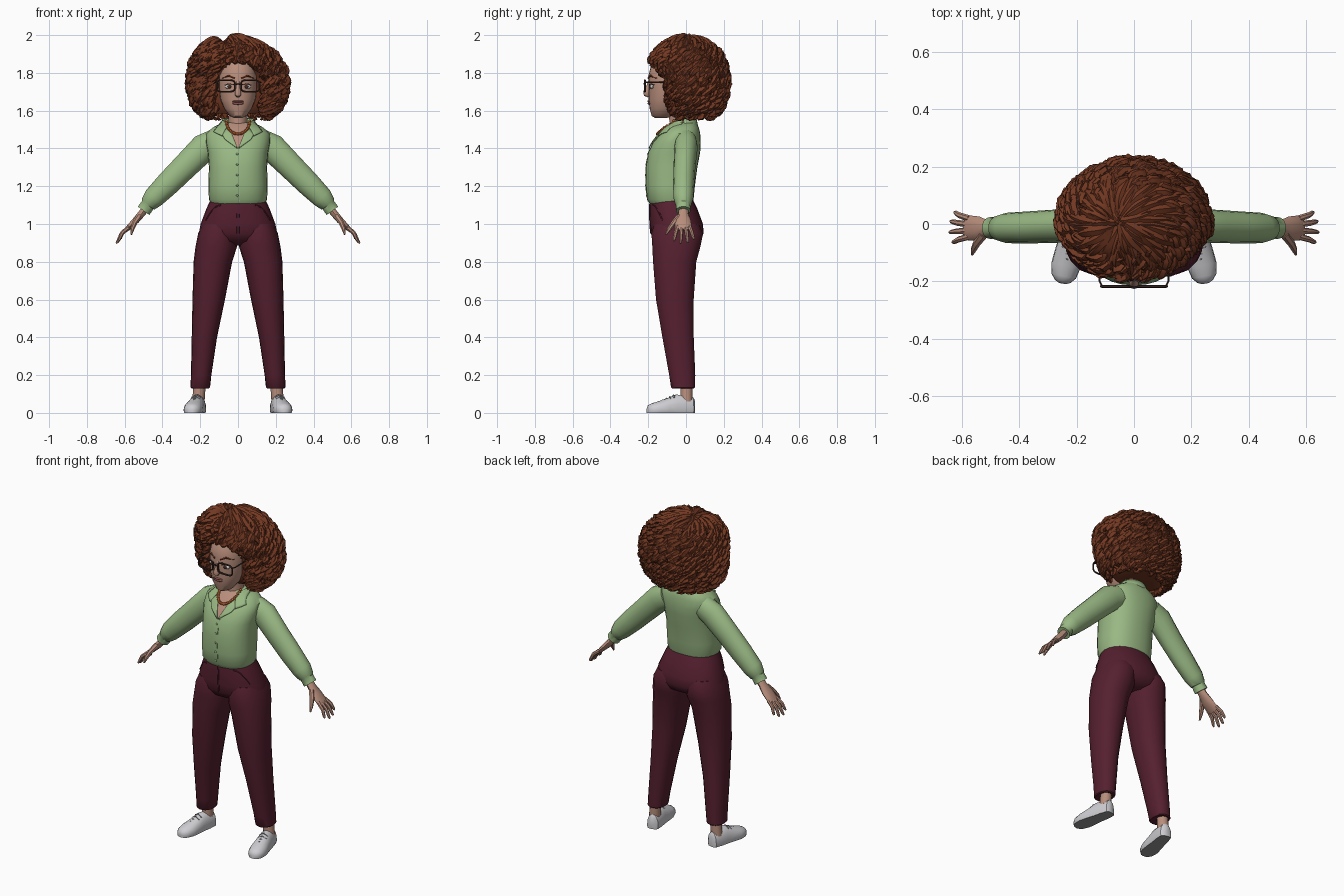
import bpy, bmesh, math, random
from math import sin, cos, pi
from mathutils import Vector, Matrix

random.seed(4)
if "Cube" in bpy.data.objects:
    bpy.data.objects.remove(bpy.data.objects["Cube"])


def material(name, *rgb):
    m = bpy.data.materials.new(name)
    m.use_nodes = True
    m.diffuse_color = (*rgb, 1)
    m.node_tree.nodes["Principled BSDF"].inputs["Base Color"].default_value = (*rgb, 1)
    return m


skin = material("skin", .48, .27, .2)
auburn = material("auburn hair", .17, .04, .016)
green = material("sage green", .32, .48, .23)
maroon = material("maroon", .09, .014, .028)
white = material("shoe white", .62, .62, .65)
grey = material("sole grey", .3, .3, .31)
orange = material("bead orange", .55, .13, .03)
dark = material("dark brown", .05, .025, .02)
lip = material("lip rose", .3, .1, .09)
eye_white = material("eye white", .65, .6, .57)


def finish(name, bm, mats, mirror=False, thick=0, angle=40):
    bmesh.ops.recalc_face_normals(bm, faces=bm.faces)
    mesh = bpy.data.meshes.new(name)
    bm.to_mesh(mesh)
    bm.free()
    ob = bpy.data.objects.new(name, mesh)
    bpy.context.collection.objects.link(ob)
    for m in mats if isinstance(mats, list) else [mats]:
        mesh.materials.append(m)
    bpy.ops.object.select_all(action='DESELECT')
    ob.select_set(True)
    bpy.context.view_layer.objects.active = ob
    bpy.ops.object.shade_smooth_by_angle(angle=math.radians(angle))
    if thick:
        ob.modifiers.new("thickness", 'SOLIDIFY').thickness = thick
    if mirror:
        ob.modifiers.new("mirror", 'MIRROR').use_mirror_merge = False
    return ob


def bridge(bm, rings, closed=True, cap=True):
    rows = [[bm.verts.new(p) for p in r] for r in rings]
    n = len(rows[0])
    for a, b in zip(rows, rows[1:]):
        for i in range(n if closed else n - 1):
            j = (i + 1) % n
            bm.faces.new((a[i], a[j], b[j], b[i]))
    if closed and cap:
        bm.faces.new(rows[0])
        bm.faces.new(rows[-1])


def tube(bm, pts, radii, ref=(0, 1, 0), n=8):
    """Sweep ellipses along a path; radii are (along ref, across ref)."""
    pts, ref, rings = [Vector(p) for p in pts], Vector(ref), []
    for i, p in enumerate(pts):
        t = (pts[min(i + 1, len(pts) - 1)] - pts[max(i - 1, 0)]).normalized()
        u = (ref - t * ref.dot(t)).normalized()
        w = t.cross(u)
        r = radii[i] if isinstance(radii, list) else radii
        a, b = r if isinstance(r, tuple) else (r, r)
        rings.append([p + u * a * cos(2 * pi * k / n) + w * b * sin(2 * pi * k / n) for k in range(n)])
    bridge(bm, rings)


def loft(bm, spec, e=2.0, n=20):
    """Stack level rings given as (z, centre x, half width, front y, back y)."""
    def sgn(v):
        return math.copysign(abs(v) ** (2 / e), v)
    bridge(bm, [[(cx + rx * sgn(cos(2 * pi * k / n)),
                  (f + b) / 2 + (b - f) / 2 * sgn(sin(2 * pi * k / n)), z) for k in range(n)]
                for z, cx, rx, f, b in spec])


def front(spec, x, z, e, off):
    """Point just in front of a lofted surface."""
    s = sorted(spec)
    zz = min(max(z, s[0][0]), s[-1][0])
    for a, b in zip(s, s[1:]):
        if a[0] <= zz <= b[0]:
            t = (zz - a[0]) / (b[0] - a[0])
            _, cx, rx, f, bk = [p + (q - p) * t for p, q in zip(a, b)]
            d = max(0, 1 - abs((x - cx) / rx) ** e) ** (1 / e)
            return Vector((x, (f + bk) / 2 - (bk - f) / 2 * d - off, z))


def patch(bm, spec, corners, e, off, n=6):
    a, b, c, d = [Vector(p) for p in corners]
    rows = []
    for i in range(n + 1):
        l, r = a.lerp(d, i / n), b.lerp(c, i / n)
        rows.append([front(spec, *l.lerp(r, j / n), e, off) for j in range(n + 1)])
    bridge(bm, rows, closed=False)


def ball(bm, c, s, n=12):
    bmesh.ops.create_uvsphere(bm, u_segments=n, v_segments=n // 2 + 2, radius=1,
                              matrix=Matrix.Translation(c) @ Matrix.Diagonal((*s, 1)))


# Trousers: hips, legs, seams
hips = [(1.13, 0, .145, -.19, .035), (1.08, 0, .168, -.195, .06), (1.0, 0, .198, -.192, .09),
        (.95, 0, .207, -.187, .093), (.91, 0, .16, -.16, .075), (.885, 0, .08, -.1, .03)]
bm = bmesh.new()
loft(bm, hips, 2.2, 24)
finish("trouser_hips", bm, maroon)
bm = bmesh.new()
loft(bm, [(1.0, .1, .09, -.17, .07), (.95, .108, .103, -.185, .092), (.88, .115, .11, -.18, .078),
          (.8, .133, .102, -.176, .056), (.6, .155, .086, -.16, .042), (.4, .178, .067, -.126, .042),
          (.2, .195, .054, -.09, .05), (.135, .2, .052, -.08, .049), (.13, .2, .047, -.075, .044)], 2.2, 18)
finish("trouser_legs", bm, maroon, mirror=True)
bm = bmesh.new()
tube(bm, [front(hips, .09 + .08 * t, 1.1 - .08 * t * t, 2.2, 0) for t in (0, .3, .6, .8, 1)], .004, n=5)
tube(bm, [front(hips, .004, z, 2.2, 0) for z in (1.11, 1.05, .98, .95)], .003, n=5)
finish("pocket_and_fly_seams", bm, maroon, mirror=True)

# Shirt body
shirt = [(1.105, 0, .142, -.19, .032), (1.13, 0, .154, -.207, .04), (1.2, 0, .157, -.213, .047),
         (1.3, 0, .154, -.214, .06), (1.38, 0, .16, -.2, .075), (1.43, 0, .17, -.176, .078),
         (1.48, 0, .168, -.14, .075), (1.51, 0, .135, -.11, .068), (1.538, 0, .082, -.072, .055)]
bm = bmesh.new()
loft(bm, shirt, 2.3, 28)
finish("shirt_body", bm, green)
bm = bmesh.new()
patch(bm, shirt, [(-.003, 1.405), (.003, 1.405), (.062, 1.535), (-.062, 1.535)], 2.3, .004)
finish("open_neckline", bm, skin)

# Collar, lapels and neckband
bm = bmesh.new()
patch(bm, shirt, [(.05, 1.535), (.085, 1.55), (.13, 1.49), (.085, 1.468)], 2.3, .012)
patch(bm, shirt, [(.05, 1.52), (.085, 1.475), (.07, 1.45), (.002, 1.4)], 2.3, .009)
finish("collar", bm, green, mirror=True, thick=.006)
bm = bmesh.new()
bridge(bm, [[(r * cos(a), y + .07 * sin(a), z) for a in [pi * k / 12 for k in range(13)]]
            for r, y, z in ((.1, -.005, 1.515), (.078, -.015, 1.56))], closed=False)
finish("neckband", bm, green, thick=.008)
bm = bmesh.new()
tube(bm, [front(shirt, .008, z, 2.3, 0) for z in (1.4, 1.33, 1.25, 1.18, 1.12)], .003, n=5)
for k in range(5):
    ball(bm, front(shirt, -.004, 1.37 - .055 * k, 2.3, 0), (.006, .004, .006), 8)
finish("placket_and_buttons", bm, green)

# Sleeves and cuffs
bm = bmesh.new()
tube(bm, [(.12, 0, 1.435), (.18, 0, 1.405), (.28, -.008, 1.305), (.37, -.012, 1.215),
          (.445, -.014, 1.14), (.475, -.014, 1.105), (.478, -.014, 1.1), (.5, -.014, 1.07)],
     [(.058, .07), (.062, .076), (.058, .07), (.056, .066), (.053, .058), (.043, .045), (.038, .038),
      (.039, .039)], n=14)
finish("sleeves", bm, green, mirror=True)

# Hands
bm = bmesh.new()
tube(bm, [(.475, -.014, 1.1), (.51, -.014, 1.055), (.54, -.016, 1.02), (.575, -.014, .985), (.59, -.012, .968)],
     [(.026, .022), (.027, .02), (.042, .019), (.044, .015), (.038, .01)], n=10)
for k, length in enumerate((.85, 1, .95, .75)):
    base = Vector((.575, -.044 + .021 * k, .985))
    step = Vector((.07, -.024 + .018 * k, -.088)) * length
    bend = Vector((.008, 0, .006))
    tube(bm, [base, base + step * .5 + bend, base + step * .9, base + step],
         [.0115, .0105, .008, .004], n=7)
tube(bm, [(.525, -.035, 1.04), (.548, -.066, 1.005), (.56, -.09, .972), (.565, -.106, .945)],
     [.017, .014, .011, .005], n=7)
finish("hands", bm, skin, mirror=True)

# Ankles and shoes
bm = bmesh.new()
loft(bm, [(.06, .21, .033, -.03, .035), (.15, .203, .032, -.03, .035)], n=12)
finish("ankles", bm, skin, mirror=True)
bm = bmesh.new()
heel, toe = Vector((.2, .045, 0)), Vector((.25, -.208, 0))
across = Vector((.98, .19, 0))
rings = []
for t, w, h in ((0, .02, .07), (.04, .034, .085), (.2, .041, .093), (.38, .043, .098), (.55, .048, .08),
                (.75, .052, .062), (.9, .043, .05), (.97, .028, .04), (1, .012, .022)):
    c = heel.lerp(toe, t)
    arc = [(cos(a), abs(sin(a)) ** .8) for a in [pi * k / 9 for k in range(10)]]
    rings.append([c + across * w * .9, *[c + across * w * x + Vector((0, 0, .012 + (h - .012) * z)) for x, z in arc],
                  c - across * w * .9])
bridge(bm, rings)
bm.normal_update()
for f in bm.faces:
    f.material_index = int(abs(f.normal.z) > .9 and f.calc_center_median().z < .01)
finish("shoes", bm, [white, grey], mirror=True)
bm = bmesh.new()
for k in range(4):
    c = heel.lerp(toe, .44 + .075 * k) + Vector((0, 0, .095 - .009 * k))
    tube(bm, [c - across * .025 - Vector((0, 0, .014)), c, c + across * .025 - Vector((0, 0, .014))], .004, n=5)
finish("shoe_laces", bm, grey, mirror=True)

# Neck and head
bm = bmesh.new()
loft(bm, [(1.46, 0, .06, -.1, .03), (1.52, 0, .05, -.085, .025), (1.62, 0, .05, -.1, .02)], n=14)
finish("neck", bm, skin)
face = [(1.562, 0, .022, -.165, -.1), (1.572, 0, .045, -.182, -.06), (1.61, 0, .073, -.192, -.03),
        (1.66, 0, .093, -.199, 0), (1.72, 0, .101, -.196, .02), (1.78, 0, .101, -.2, .02),
        (1.84, 0, .09, -.185, .02), (1.9, 0, .06, -.14, 0)]
bm = bmesh.new()
loft(bm, face, 2.1, 24)
finish("head", bm, skin)
bm = bmesh.new()
tube(bm, [(0, -.192, 1.755), (0, -.2, 1.725), (0, -.209, 1.698), (0, -.208, 1.685), (0, -.198, 1.675)],
     [(.008, .009), (.011, .01), (.018, .017), (.016, .018), (.006, .01)], n=10)
finish("nose", bm, skin)

# Eyes, brows, mouth
bm = bmesh.new()
ball(bm, front(face, .047, 1.727, 2.1, -.007), (.022, .012, .012))
finish("eyes", bm, eye_white, mirror=True)
bm = bmesh.new()
ball(bm, front(face, .045, 1.727, 2.1, .002), (.01, .006, .01))
tube(bm, [front(face, x, z, 2.1, -.002) for x, z in ((.022, 1.737), (.047, 1.742), (.07, 1.735))], .004, n=5)
finish("irises_and_lashes", bm, dark, mirror=True)
bm = bmesh.new()
tube(bm, [front(face, x, z, 2.1, 0) for x, z in ((.018, 1.772), (.05, 1.785), (.083, 1.772))], [.006, .006, .003], n=6)
finish("eyebrows", bm, auburn, mirror=True)
bm = bmesh.new()
for z, h in ((1.649, .006), (1.639, .008)):
    ball(bm, front(face, 0, z, 2.1, -.002), (.03, .009, h))
finish("lips", bm, lip)

# Glasses
bm = bmesh.new()
rim = [(.065 + .049 * math.copysign(abs(cos(a)) ** .5, cos(a)), -.218,
        1.731 + .031 * math.copysign(abs(sin(a)) ** .5, sin(a))) for a in [2 * pi * k / 16 + .2 for k in range(17)]]
tube(bm, rim, .005, n=6)
tube(bm, [(0, -.222, 1.742), (.018, -.218, 1.738)], .004, n=6)
tube(bm, [(.112, -.216, 1.75), (.12, -.2, 1.75), (.118, -.08, 1.75)], .004, ref=(0, 0, 1), n=6)
finish("glasses", bm, dark, mirror=True)

# Necklace
bm = bmesh.new()
for k in range(25):
    a = pi * (k / 24 - .5)
    x, z = .062 * sin(a), 1.545 - .068 * cos(a)
    ball(bm, front(shirt, x, z, 2.3, .01), (.008, .008, .008), 8)
finish("necklace", bm, orange)

# Hair: a rounded core covered with corkscrew locks
middle = Vector((0, .005, 1.75))


def hair_point(theta, p, scale=1.0):
    c, s = cos(p), abs(sin(p))
    s = s ** .62 if c < 0 else s ** .9
    x = .252 * s * cos(theta) - .05 * max(c, 0) ** 2
    y = .208 * s * sin(theta)
    z = (.24 if c > 0 else .205) * c
    z -= .04 * max(c, 0) * math.exp(-((x + .075) / .03) ** 2) + .12 * max(c, 0) * max(0, -x - .08)
    if y < 0:
        y *= 1 - .38 * min(max((.1 - z) / .08, 0), 1)
    return middle + Vector((x, y, z)) * scale


bm = bmesh.new()
bridge(bm, [[hair_point(2 * pi * k / 32, .02 + 2.6 * j / 18, .93) for k in range(32)] for j in range(19)])
finish("hair_core", bm, auburn)

bm = bmesh.new()
count = 640
for i in range(count):
    p0 = math.acos(1 - 1.8 * (i + .5) / count)
    theta = i * 2.39996 + random.uniform(-.1, .1)
    crown = p0 < .75
    turns, curl = (.8, .006) if crown else (random.uniform(1.5, 2.3), random.uniform(.009, .016))
    phase, fat = random.uniform(0, 2 * pi), random.uniform(.012, .018)
    span = .75 if crown else random.uniform(.45, .6)
    pts, radii = [], []
    for j in range(13):
        t = j / 12
        p = min(max(p0 + span * (t - .45), .03), 2.66)
        q = hair_point(theta, p)
        out = (q - middle).normalized()
        side = Vector((-sin(theta), cos(theta), 0))
        a = phase + turns * 2 * pi * t
        q += out * (curl * sin(a) + .008 * t) + side * curl * 1.2 * cos(a)
        if abs(q.x) < .108 and q.y < -.04 and q.z < 1.85 - 4 * q.x ** 2:
            break
        if pts and (q - pts[-1]).length < .002:
            continue
        pts.append(q)
        radii.append(fat * (.35 + .65 * sin(pi * min(t * .85 + .12, 1))))
    if len(pts) > 3:
        radii[-1] *= .4
        tube(bm, pts, radii, ref=(pts[0] - middle).normalized() + Vector((.01, .02, 0)), n=5)
finish("hair_curls", bm, auburn, angle=50)
